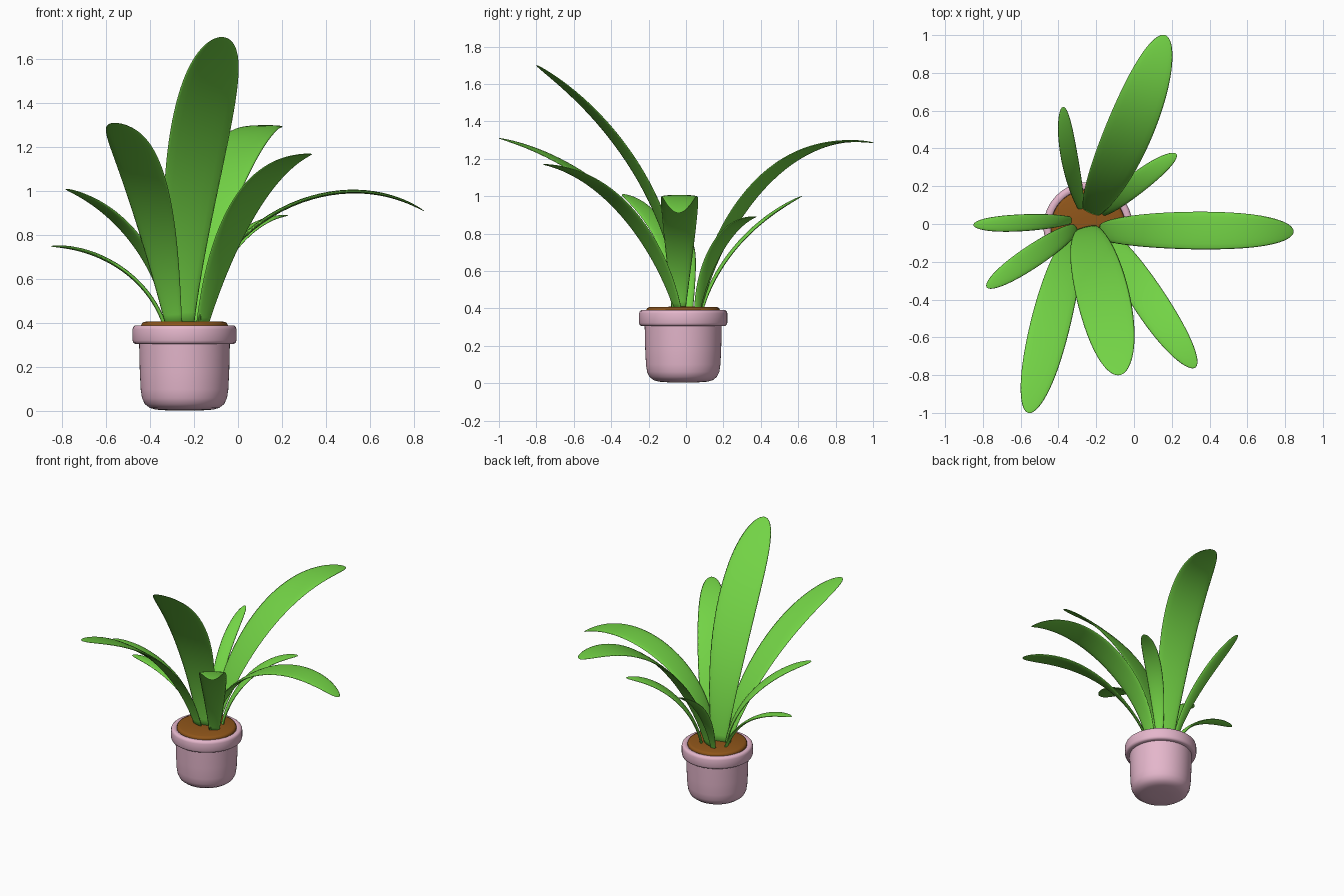
import bpy, math
from mathutils import Vector

if "Cube" in bpy.data.objects:
    bpy.data.objects.remove(bpy.data.objects["Cube"])


def material(name, rgb):
    m = bpy.data.materials.new(name)
    m.diffuse_color = (*rgb, 1)
    m.use_nodes = True
    m.node_tree.nodes["Principled BSDF"].inputs["Base Color"].default_value = m.diffuse_color
    return m


PINK = material("pink_clay", (0.78, 0.47, 0.60))
BROWN = material("soil_brown", (0.27, 0.09, 0.01))
GREEN = material("leaf_green", (0.17, 0.65, 0.06))


def make_object(name, verts, faces, mat, angle):
    me = bpy.data.meshes.new(name)
    me.from_pydata(verts, [], faces)
    me.materials.append(mat)
    ob = bpy.data.objects.new(name, me)
    bpy.context.collection.objects.link(ob)
    bpy.ops.object.select_all(action='DESELECT')
    ob.select_set(True)
    bpy.context.view_layer.objects.active = ob
    bpy.ops.object.shade_smooth_by_angle(angle=math.radians(angle))
    return ob


def tube(rings):
    """Join equal rings of points, closing both ends."""
    n = len(rings[0])
    verts = [p for r in rings for p in r]
    faces = [(a * n + i, a * n + (i + 1) % n, (a + 1) * n + (i + 1) % n, (a + 1) * n + i)
             for a in range(len(rings) - 1) for i in range(n)]
    faces += [tuple(reversed(range(n))), tuple(range(len(verts) - n, len(verts)))]
    return verts, faces


def lathe(name, profile, mat, seg=64):
    cx, cy = -0.243, -0.015
    rings = [[(cx + r * math.cos(2 * math.pi * i / seg), cy + r * math.sin(2 * math.pi * i / seg), z)
              for i in range(seg)] for r, z in profile]
    return make_object(name, *tube(rings), mat, 45)


def curve_point(pts, t):
    """Smooth cubic through four points, spaced by chord length."""
    k = [0]
    for a, b in zip(pts, pts[1:]):
        k.append(k[-1] + (b - a).length)
    s = t * k[-1]
    out = Vector((0, 0, 0))
    for i, p in enumerate(pts):
        w = 1
        for j in range(len(pts)):
            if j != i:
                w *= (s - k[j]) / (k[i] - k[j])
        out += p * w
    return out


def leaf(name, width, *pts, steps=36, sides=16, thick=0.009):
    pts = [Vector(p) for p in pts]
    heading = pts[-1] - pts[0]
    across = Vector((-heading.y, heading.x, 0)).normalized()
    rings = []
    for a in range(steps + 1):
        t = math.sin(a / steps * math.pi / 2)      # denser rows near the rounded tip
        c = curve_point(pts, t)
        tangent = (curve_point(pts, t + 0.01) - curve_point(pts, t - 0.01)).normalized()
        side = (across - tangent * across.dot(tangent)).normalized()
        normal = tangent.cross(side)
        grow = 0.36 + 0.64 * math.sin(math.pi / 2 * min(t / 0.65, 1))
        tip = math.sqrt(max(1 - max(0, (t - 0.6) / 0.4) ** 2.6, 0.0004))
        w = width / 2 * grow * tip
        h = thick * tip
        rings.append([c + side * w * math.cos(2 * math.pi * i / sides)
                      + normal * h * math.sin(2 * math.pi * i / sides) for i in range(sides)])
    # side x normal = -tangent, so flip ring order to face outward
    rings = [r[::-1] for r in rings]
    return make_object(name, *tube(rings), GREEN, 180)


# Pot with rounded foot and a thick rolled rim
lathe("pot", [(0.06, 0.003), (0.13, 0.008), (0.158, 0.016), (0.18, 0.033), (0.193, 0.06), (0.199, 0.10),
              (0.203, 0.18), (0.206, 0.305), (0.224, 0.306), (0.232, 0.311), (0.236, 0.322),
              (0.236, 0.373), (0.232, 0.385), (0.224, 0.391), (0.205, 0.391), (0.198, 0.385),
              (0.196, 0.35)], PINK)

# Soil mound
lathe("soil", [(0.197, 0.35), (0.197, 0.392), (0.192, 0.402), (0.18, 0.407), (0.05, 0.409)], BROWN)

# Leaves: width, then base, two points along the spine, and tip
leaf("leaf_front_tall", 0.28, (-0.25, -0.02, 0.38), (-0.225, -0.14, 0.9), (-0.155, -0.42, 1.36), (-0.075, -0.8, 1.7))
leaf("leaf_front_left", 0.21, (-0.29, -0.04, 0.38), (-0.355, -0.2, 0.76), (-0.455, -0.58, 1.13), (-0.56, -1.0, 1.31))
leaf("leaf_front_right", 0.18, (-0.165, -0.04, 0.38), (-0.06, -0.19, 0.74), (0.11, -0.45, 1.04), (0.325, -0.76, 1.17))
leaf("leaf_right", 0.2, (-0.18, -0.04, 0.38), (0.0, -0.035, 0.77), (0.42, -0.035, 0.99), (0.845, -0.04, 0.91))
leaf("leaf_back_large", 0.25, (-0.23, 0.06, 0.38), (-0.15, 0.22, 0.82), (0.01, 0.58, 1.21), (0.165, 1.0, 1.285))
leaf("leaf_back_right", 0.11, (-0.17, 0.06, 0.38), (-0.09, 0.13, 0.65), (0.06, 0.25, 0.83), (0.225, 0.37, 0.89))
leaf("leaf_back_left", 0.09, (-0.28, 0.08, 0.38), (-0.31, 0.2, 0.64), (-0.35, 0.4, 0.86), (-0.375, 0.62, 1.0))
leaf("leaf_left", 0.09, (-0.33, 0.02, 0.38), (-0.43, 0.015, 0.56), (-0.62, 0.005, 0.70), (-0.85, -0.005, 0.75))
leaf("leaf_left_front", 0.12, (-0.31, -0.02, 0.38), (-0.4, -0.08, 0.68), (-0.58, -0.2, 0.9), (-0.78, -0.335, 1.01))
